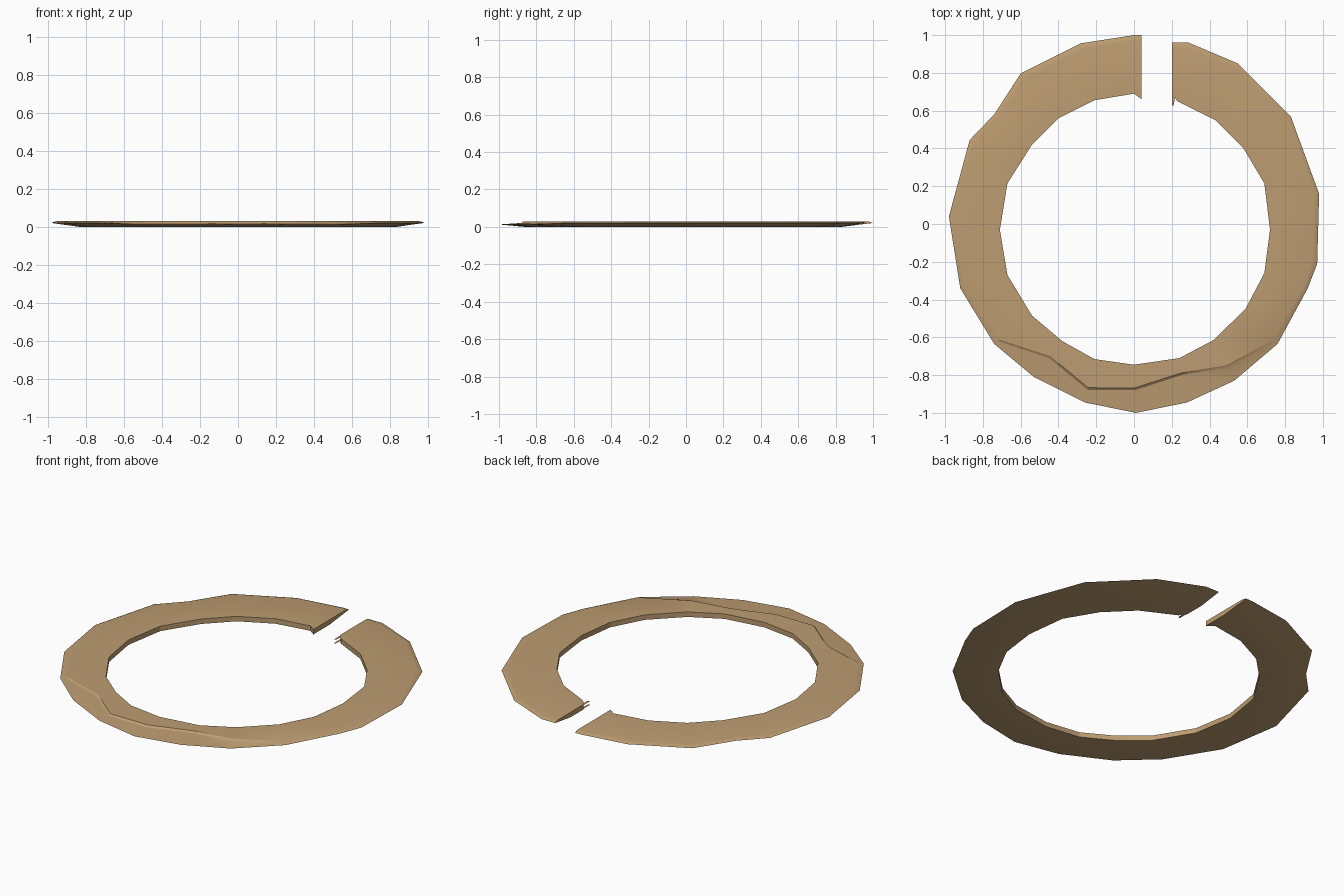
import bpy

if "Cube" in bpy.data.objects:
    bpy.data.objects.remove(bpy.data.objects["Cube"])

mat = bpy.data.materials.new("tan")
mat.diffuse_color = (0.51, 0.335, 0.165, 1)
mat.use_nodes = True
mat.node_tree.nodes["Principled BSDF"].inputs["Base Color"].default_value = mat.diffuse_color

# plan outline of the split ring, outer and inner points paired from gap to gap
outer = [(.04, 1), (0, 1), (-.28, .957), (-.6, .797), (-.74, .58), (-.87, .445),
         (-.98, .04), (-.92, -.34), (-.74, -.635), (-.53, -.81), (-.26, -.945),
         (.01, -1), (.28, -.945), (.53, -.83), (.76, -.635), (.92, -.34),
         (.97, -.21), (.98, .16), (.83, .57), (.55, .85), (.29, .96), (.2, .96)]
inner = [(.04, .66), (0, .69), (-.21, .655), (-.4, .56), (-.54, .42), (-.67, .215),
         (-.71, -.03), (-.67, -.27), (-.54, -.485), (-.38, -.62), (-.21, -.715),
         (0, -.745), (.24, -.71), (.42, -.615), (.59, -.45), (.69, -.26),
         (.72, -.03), (.69, .215), (.58, .4), (.43, .55), (.23, .65), (.2, .69)]
# worn step along the front: how far across the band the top breaks
crease = {8: .85, 9: .42, 10: .66, 11: .48, 12: .33, 13: .62, 14: .88}


def make(name, verts, faces):
    me = bpy.data.meshes.new(name)
    me.from_pydata(verts, [], faces)
    me.materials.append(mat)
    ob = bpy.data.objects.new(name, me)
    bpy.context.collection.objects.link(ob)
    return ob


# split ring: six-point cross-section swept around the outline
verts, faces = [], []
N = 6
for k, (o, i) in enumerate(zip(outer, inner)):
    front = k in crease
    f = crease.get(k, .9)
    edge = .013 if 9 <= k <= 13 else .021
    section = [(0, 0), (0, .03), (f, .03),
               (f + .05, .021 if 9 <= k <= 13 else .027),
               (1, edge), (.45, 0)]
    for t, z in section:
        verts.append((i[0] + (o[0] - i[0]) * t, i[1] + (o[1] - i[1]) * t, z))
for k in range(len(outer) - 1):
    for j in range(N):
        a, b = k * N + j, k * N + (j + 1) % N
        faces.append((a, b, b + N, a + N))
last = len(verts) - N
faces.append(tuple(range(N - 1, -1, -1)))
faces.append(tuple(last + j for j in range(N)))
ring = make("split_ring", verts, faces)

# consistent outward normals, smooth top with sharp edges
bpy.context.view_layer.objects.active = ring
ring.select_set(True)
bpy.ops.object.mode_set(mode='EDIT')
bpy.ops.mesh.select_all(action='SELECT')
bpy.ops.mesh.normals_make_consistent(inside=False)
bpy.ops.object.mode_set(mode='OBJECT')
bpy.ops.object.shade_smooth_by_angle(angle=0.35)

# two tiny burrs at the inner corner of the gap
for n, z in enumerate((.004, .026)):
    make("gap_burr_%d" % n, [(.2, .625, z), (.212, .63, z), (.216, .69, z), (.2, .69, z)],
         [(0, 1, 2, 3)])
